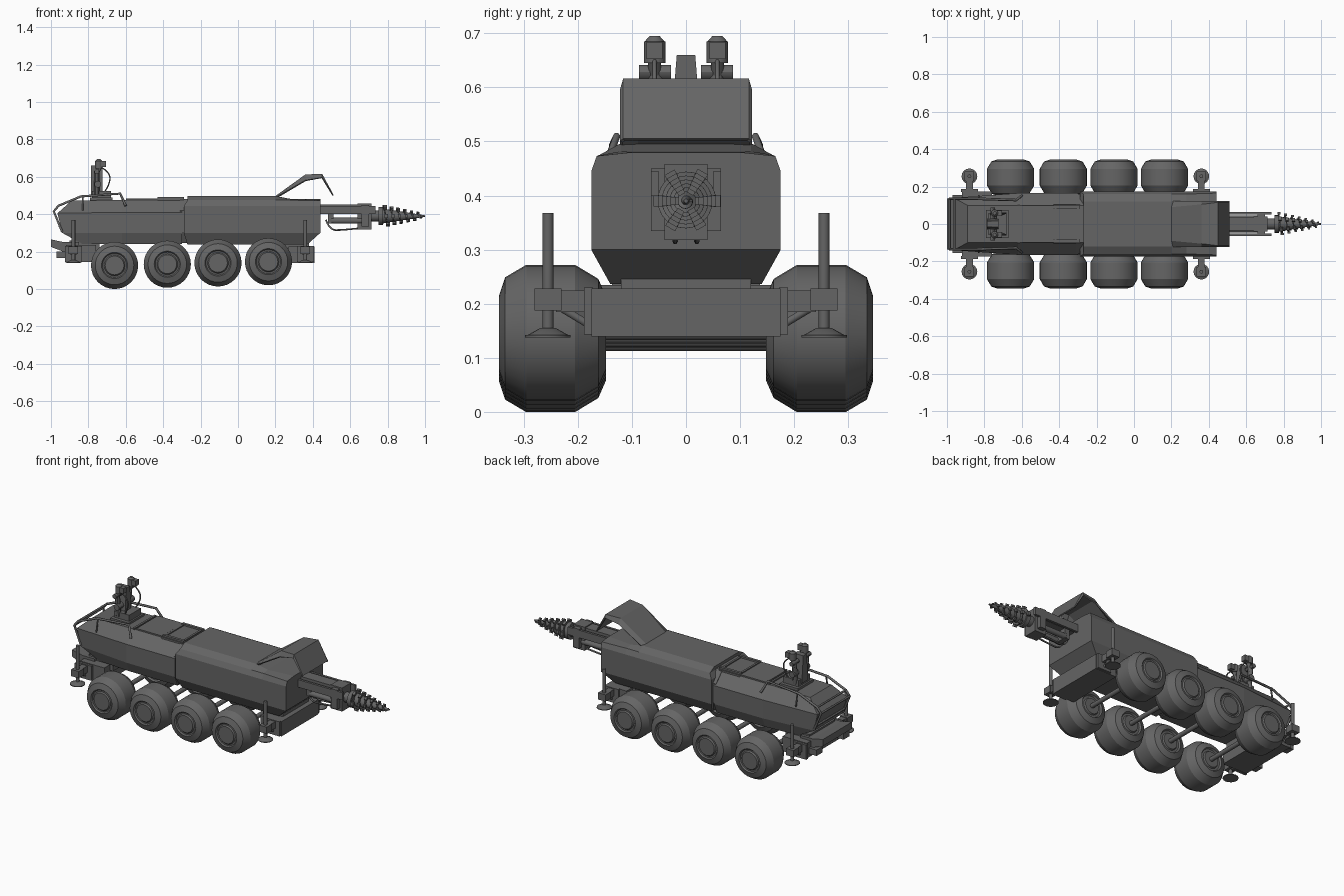
import bpy, bmesh, math
from mathutils import Vector

cube = bpy.data.objects.get("Cube")
if cube:
    bpy.data.objects.remove(cube)

grey = bpy.data.materials.new("dark_grey_metal")
grey.use_nodes = True
GREY = (0.13, 0.13, 0.13, 1)
grey.diffuse_color = GREY
grey.node_tree.nodes["Principled BSDF"].inputs["Base Color"].default_value = GREY


def finish(name, bm, smooth=False):
    bmesh.ops.recalc_face_normals(bm, faces=bm.faces)
    mesh = bpy.data.meshes.new(name)
    bm.to_mesh(mesh)
    bm.free()
    mesh.materials.append(grey)
    obj = bpy.data.objects.new(name, mesh)
    bpy.context.collection.objects.link(obj)
    if smooth:
        bpy.ops.object.select_all(action="DESELECT")
        obj.select_set(True)
        bpy.context.view_layer.objects.active = obj
        bpy.ops.object.shade_smooth_by_angle(angle=math.radians(30))
    return obj


def box(name, x, y, z):
    """Box from (min, max) ranges."""
    bm = bmesh.new()
    bmesh.ops.create_cube(bm, size=1)
    for v in bm.verts:
        v.co = [(a + b) / 2 + c * (b - a) for (a, b), c in zip((x, y, z), v.co)]
    return finish(name, bm)


def cyl(name, a, b, r1, r2=None, seg=16):
    """Cylinder or cone between two points."""
    a, b = Vector(a), Vector(b)
    bm = bmesh.new()
    bmesh.ops.create_cone(bm, cap_ends=True, segments=seg, radius1=r1,
                          radius2=r1 if r2 is None else r2, depth=(b - a).length)
    turn = (b - a).to_track_quat("Z", "Y")
    for v in bm.verts:
        v.co = turn @ v.co + (a + b) / 2
    return finish(name, bm, True)


def prism(name, profile, half_width, taper=None):
    """Side profile in x and z, extruded across y."""
    bm = bmesh.new()
    sides = [[bm.verts.new((x, s * half_width, z)) for x, z in profile] for s in (-1, 1)]
    n = len(profile)
    for side in sides:
        bm.faces.new(side)
    for i in range(n):
        j = (i + 1) % n
        bm.faces.new((sides[0][i], sides[0][j], sides[1][j], sides[1][i]))
    return finish(name, bm)


def loft(name, rings):
    """Skin half rings (listed bottom to top) mirrored across the centre."""
    bm = bmesh.new()
    loops = []
    for ring in rings:
        left = [bm.verts.new(p) for p in ring]
        right = [bm.verts.new((x, -y, z)) for x, y, z in ring]
        loops.append(left + right[::-1])
    n = len(loops[0])
    for a, b in zip(loops, loops[1:]):
        for i in range(n):
            j = (i + 1) % n
            bm.faces.new((a[i], a[j], b[j], b[i]))
    for loop in (loops[0], loops[-1]):
        for i in range(n // 2 - 1):
            bm.faces.new((loop[i], loop[i + 1], loop[n - 2 - i], loop[n - 1 - i]))
    return finish(name, bm)


def pipe(name, points, r, kind="POLY"):
    curve = bpy.data.curves.new(name, "CURVE")
    curve.dimensions = "3D"
    curve.bevel_depth = r
    curve.bevel_resolution = 1
    curve.use_fill_caps = True
    spline = curve.splines.new(kind)
    spline.points.add(len(points) - 1)
    for p, co in zip(spline.points, points):
        p.co = (*co, 1)
    if kind == "NURBS":
        spline.use_endpoint_u = True
        spline.order_u = 3
    curve.materials.append(grey)
    obj = bpy.data.objects.new(name, curve)
    bpy.context.collection.objects.link(obj)


def lathe_y(name, profile, x, z, side, seg=32):
    bm = bmesh.new()
    verts = [bm.verts.new((x, side * y, z + r)) for y, r in profile]
    edges = [bm.edges.new(p) for p in zip(verts, verts[1:])]
    bmesh.ops.spin(bm, geom=verts + edges, cent=(x, 0, z), axis=(0, 1, 0),
                   angle=math.tau, steps=seg, use_duplicate=False)
    bmesh.ops.remove_doubles(bm, verts=bm.verts, dist=1e-4)
    return finish(name, bm, True)


# Tail half of the hull
def tail_ring(x):
    return [(x, .14, .24), (x, .165, .3), (x, .165, .41), (x, .1, .477)]

loft("tail_hull", [[(-.83, .125, .24), (-.94, .135, .3), (-.965, .14, .405), (-.89, .1, .472)],
                   tail_ring(-.62), tail_ring(-.3)])
loft("hull_joint", [[(x, .13, .245), (x, .16, .305), (x, .16, .42), (x, .1, .48)] for x in (-.31, -.25)])

# Nose half of the hull, with a sloping chin
def nose_ring(x, top=.497):
    return [(x, .14, .237), (x, .175, .3), (x, .175, .445), (x, .16, .475), (x, .12, top)]

first = nose_ring(-.27)
first[1] = (-.29, .175, .3)
first[2] = (-.29, .175, .445)
last = [(.37, .14, .237), (.44, .175, .3), (.44, .175, .445), (.44, .165, .473), (.44, .1, .48)]
loft("nose_hull", [first, nose_ring(.2), nose_ring(.28, .482), last])

# Raised hood: thin ramp, flat crest and drooping visor
bm = bmesh.new()
rows = []
for x, z, top, low, drop in [(.2, .497, .09, .122, .008), (.36, .612, .105, .122, .03),
                             (.45, .616, .116, .122, .02), (.51, .505, .116, .122, .004)]:
    rows.append([bm.verts.new((x, y, z - d)) for y, d in
                 ((-low, drop), (-top, 0), (top, 0), (low, drop))])
for a, b in zip(rows, rows[1:]):
    for i in range(3):
        bm.faces.new((a[i], a[i + 1], b[i + 1], b[i]))
hood = finish("raised_hood", bm)
shell = hood.modifiers.new("thickness", "SOLIDIFY")
shell.thickness = .008
shell.offset = -1

# Roof hatch and panels
box("roof_panel", (-.6, -.43), (-.1, .1), (.47, .485))
box("roof_hatch", (-.43, -.29), (-.105, .105), (.47, .482))
for s in (-1, 1):
    box("hatch_rail", (-.43, -.29), (s * .09 - .008, s * .09 + .008), (.48, .492))
for x in (-.42, -.3):
    box("hatch_bar", (x - .006, x + .006), (-.09, .09), (.48, .488))
box("roof_seam", (-.622, -.61), (-.102, .102), (.47, .484))

# Wheels and axles
TYRE = [(.15, 0), (.15, .045), (.158, .05), (.158, .062), (.148, .068), (.162, .1), (.205, .126),
        (.295, .126), (.334, .103), (.345, .07), (.338, .064), (.338, .056), (.345, .05), (.345, 0)]
for i, x in enumerate((-.66, -.378, -.107, .163)):
    z = .126 + i * .0067
    cyl("axle", (x, -.16, z), (x, .16, z), .013)
    for s in (-1, 1):
        lathe_y("wheel", TYRE, x, z, s)

# End platforms
box("nose_platform", (.27, .41), (-.175, .175), (.14, .228))
box("nose_mount", (.25, .38), (-.12, .12), (.2, .26))
prism("tail_platform", [(-.92, .145), (-.76, .145), (-.76, .235), (-.92, .235)], .175)
prism("tail_bumper", [(-1, .225), (-.91, .19), (-.85, .19), (-.85, .25), (-.93, .25), (-1, .265)], .137)
box("tail_mount", (-.9, -.74), (-.12, .12), (.2, .26))
for s in (-1, 1):
    box("tail_lamp", (-.97, -.915), sorted((s * .1, s * .155)), (.165, .2))

# Stabiliser legs
for x in (-.88, .36):
    for s in (-1, 1):
        y = s * .255
        box("leg_bracket", (x - .045, x + .045), sorted((s * .172, s * .188)), (.143, .23))
        box("leg_arm", (x - .018, x + .018), sorted((s * .18, s * .24)), (.185, .225))
        pipe("leg_brace", [(x, s * .185, .165), (x, s * .235, .195)], .008)
        box("leg_sleeve", (x - .025, x + .025), (y - .025, y + .025), (.188, .228))
        cyl("leg_rod", (x, y, .15), (x, y, .368), .01)
        cyl("leg_foot", (x, y, .155), (x, y, .14), .015, .042)
        cyl("leg_pad", (x, y, .142), (x, y, .138), .042)

# Guard rails around the tail
for s in (-1, 1):
    pipe("guard_rail", [(-.94, s * .135, .305), (-.985, s * .135, .415), (-.96, s * .135, .445),
                        (-.84, s * .135, .495), (-.63, s * .128, .51), (-.6, s * .152, .445)], .007)
    pipe("rail_post", [(-.83, s * .135, .495), (-.83, s * .15, .42)], .005)
for x, z in ((-.985, .415), (-.955, .335), (-.96, .445)):
    pipe("tail_rail", [(x, -.135, z), (x, .135, z)], .006)

# Twin sensor masts
box("mast_base", (-.78, -.68), (-.055, .055), (.47, .525))
box("mast_plate", (-.79, -.67), (-.075, .075), (.47, .488))
loft("mast_core", [[(-.755 - w, w, .5), (-.755 - w, w * .55, .66)] +
                   [] for w in (.03,)] +
     [[(-.725, .03, .5), (-.725, .017, .66)]])
for s in (-1, 1):
    y = s * .058
    cyl("mast_column", (-.755, y * .8, .5), (-.755, y, .63), .014, seg=12)
    cyl("mast_joint", (-.755, s * .028, .628), (-.755, s * .087, .628), .013, seg=12)
    cyl("mast_elbow", (-.75, s * .03, .56), (-.75, s * .075, .56), .018, seg=12)
    cyl("mast_neck", (-.755, y, .62), (-.74, y, .65), .012, seg=12)
    cyl("sensor_head", (-.745, y, .645), (-.745, y, .685), .02)
    cyl("sensor_cap", (-.745, y, .685), (-.745, y, .695), .018, .009)
    box("sensor_lens", (-.74, -.705), (y - .015, y + .015), (.652, .684))
    pipe("mast_hose", [(-.73, y, .65), (-.68, y, .62), (-.69, y, .55), (-.72, y * .8, .51)], .004, "NURBS")

# Drill boom
CZ = .39
box("boom_beam", (.42, .65), (-.035, .035), (.41, .452))
for s in (-1, 1):
    box("boom_rail", (.43, .735), (s * .058 - .007, s * .058 + .007), (.4, .445))
    cyl("boom_ram", (.5, s * .03, .365), (.66, s * .03, .365), .016)
box("boom_bracket", (.48, .51), (-.04, .04), (.35, .42))
box("drill_motor", (.64, .715), (-.04, .04), (.318, .458))
box("motor_flange", (.66, .7), (-.065, .065), (.335, .45))
cyl("drill_shaft", (.7, 0, CZ), (.77, 0, CZ), .03)
for s in (-1, 1):
    pipe("boom_hose", [(.47, s * .02, .37), (.49, s * .02, .315), (.56, s * .02, .315), (.65, s * .02, .325)],
         .005, "NURBS")

# Drill bit: cone core, spiral flight and cutting teeth
cyl("drill_collar", (.75, 0, CZ), (.775, 0, CZ), .048)
cyl("drill_core", (.77, 0, CZ), (1, 0, CZ), .04, .004)
TURNS, STEPS = 6, 144
bm = bmesh.new()
previous = None
for i in range(STEPS + 1):
    t = i / STEPS
    a = TURNS * math.tau * t
    x, outer = .775 + .215 * t, .056 - .044 * t
    y, z = math.cos(a), math.sin(a)
    pair = [bm.verts.new((x, y * r, CZ + z * r)) for r in (outer * .5, outer)]
    if previous:
        bm.faces.new((previous[0], previous[1], pair[1], pair[0]))
    previous = pair
flight = finish("drill_flight", bm)
flight.modifiers.new("thickness", "SOLIDIFY").thickness = .006
for i in range(0, STEPS - 8, 4):
    t = i / STEPS
    a = TURNS * math.tau * t
    r, size = .057 - .044 * t, .011 - .005 * t
    x, y, z = .775 + .215 * t, math.cos(a) * r, CZ + math.sin(a) * r
    tooth = box("drill_tooth", (-size * .8, size * .8), (-size * .6, size * .6), (-size, size))
    tooth.location = (x, y, z)
    tooth.rotation_euler.x = a
